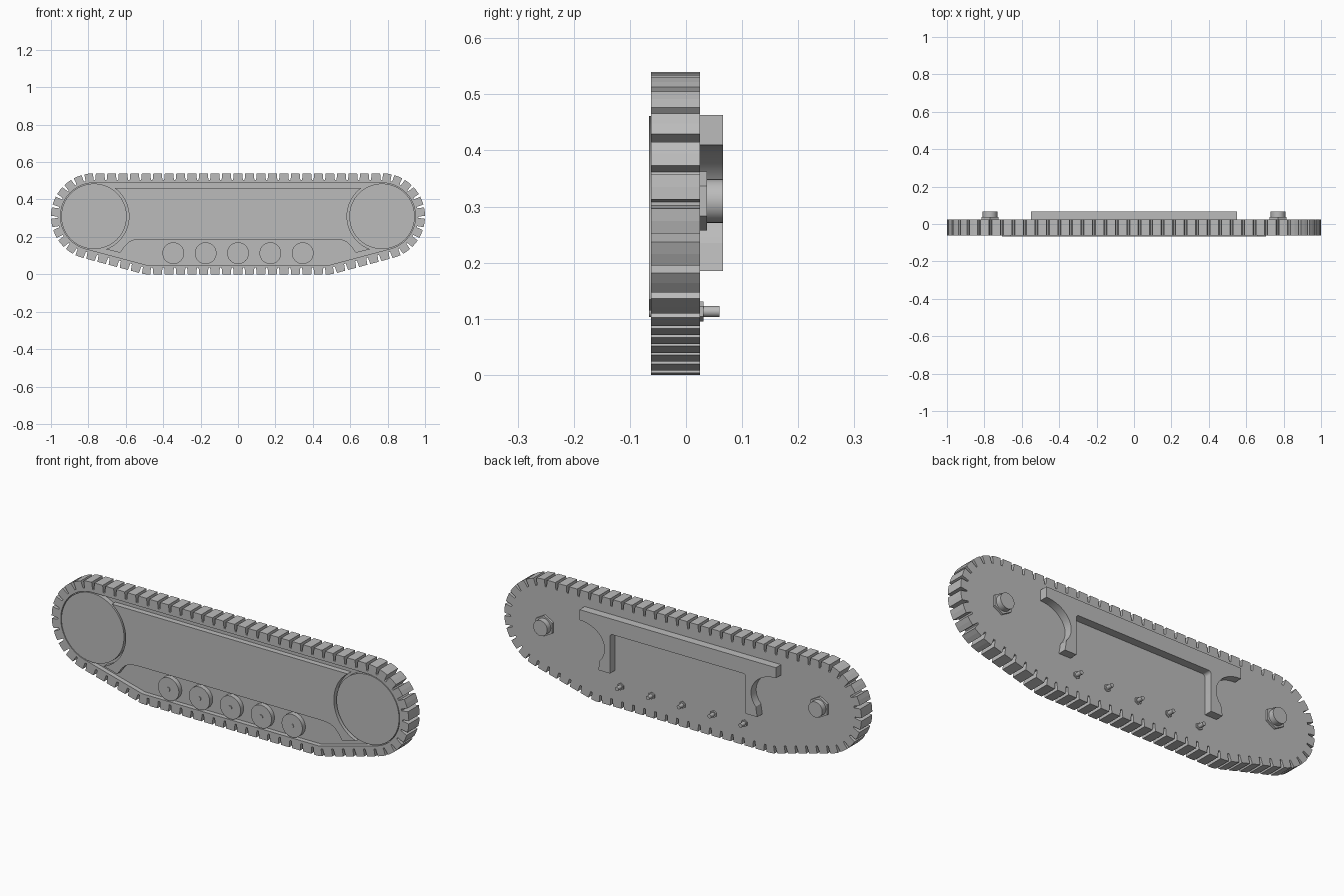
import bpy, bmesh, math
from mathutils import Vector

cube = bpy.data.objects.get("Cube")
if cube:
    bpy.data.objects.remove(cube, do_unlink=True)

grey = bpy.data.materials.new("plain_grey")
grey.use_nodes = True
COLOUR = (0.5, 0.5, 0.5, 1)
grey.diffuse_color = COLOUR
grey.node_tree.nodes["Principled BSDF"].inputs["Base Color"].default_value = COLOUR

AXLE_X, AXLE_Z = 0.77, 0.31     # end wheel centre
OUTER = 0.23                    # track radius around the end wheels
SLOPE = math.radians(14.9)      # rise of the track towards each end
FRONT, FLOOR, BACK = -0.062, -0.038, 0.025


def prism(name, pts, y0, y1, smooth=True):
    """Extrude an x-z outline from y0 to y1."""
    bm = bmesh.new()
    face = bm.faces.new([bm.verts.new((x, y0, z)) for x, z in pts])
    out = bmesh.ops.extrude_face_region(bm, geom=[face])
    moved = [g for g in out["geom"] if isinstance(g, bmesh.types.BMVert)]
    bmesh.ops.translate(bm, verts=moved, vec=(0, y1 - y0, 0))
    bmesh.ops.recalc_face_normals(bm, faces=bm.faces)
    mesh = bpy.data.meshes.new(name)
    bm.to_mesh(mesh)
    bm.free()
    obj = bpy.data.objects.new(name, mesh)
    bpy.context.collection.objects.link(obj)
    mesh.materials.append(grey)
    bpy.ops.object.select_all(action='DESELECT')
    obj.select_set(True)
    bpy.context.view_layer.objects.active = obj
    if smooth:
        bpy.ops.object.shade_smooth_by_angle(angle=math.radians(25))
    return obj


def arc(cx, cz, r, a0, a1, n):
    steps = [math.radians(a0 + (a1 - a0) * i / n) for i in range(n + 1)]
    return [(cx + r * math.cos(a), cz + r * math.sin(a)) for a in steps]


def disc(name, x, z, r, y0, y1, sides=48):
    return prism(name, arc(x, z, r, 90, 450, sides)[:-1], y0, y1, sides > 6)


def mirrored(half):
    """Close a right-half outline with its left mirror image."""
    return half + [(-x, z) for x, z in reversed(half)]


def track_outline(r):
    inset = OUTER - r
    end = arc(AXLE_X, AXLE_Z, r, 90, -90 + math.degrees(SLOPE), 40)
    return mirrored(end + [(0.5 - inset * math.tan(SLOPE / 2), inset)])


def toothed_outline(count, depth, gap_top, gap_root):
    """Walk round the track outline and cut a tapered notch at every pitch."""
    path = [Vector((0, AXLE_Z + OUTER))] + [Vector(p) for p in track_outline(OUTER)]
    legs = [(a, b, (b - a).length) for a, b in zip(path, path[1:] + path[:1])]
    total = sum(leg[2] for leg in legs)

    def at(s, down=0):
        s %= total
        for a, b, length in legs:
            if s <= length:
                break
            s -= length
        d = (b - a).normalized()
        p = a + d * s + Vector((d.y, -d.x)) * down
        return p.x, p.y

    pitch, pts = total / count, []
    for i in range(count):
        s = (i + 0.5) * pitch
        pts += [at(s - gap_top / 2), at(s - gap_root / 2, depth),
                at(s + gap_root / 2, depth), at(s + gap_top / 2), at(s + pitch / 2)]
    return pts


# Toothed track body with a shallow pocket in its front
track = prism("track_body", toothed_outline(74, 0.036, 0.016, 0.009), FRONT, BACK, False)
cutter = prism("pocket_cutter", track_outline(0.179), -0.1, FLOOR, False)
cutter.hide_render = True
cut = track.modifiers.new("pocket", 'BOOLEAN')
cut.object = cutter
cut.solver = 'EXACT'
bpy.context.view_layer.objects.active = track
bpy.ops.object.modifier_apply(modifier=cut.name)
bpy.data.objects.remove(cutter, do_unlink=True)

# Side panel, hollowed around the end wheels and above the rollers
panel = arc(AXLE_X, AXLE_Z, 0.187, 126, 250, 28)
panel += [(0.63, 0.115), (0.605, 0.15), (0.585, 0.17), (0.56, 0.182), (0.52, 0.187)]
prism("side_panel", mirrored(panel), -0.066, FLOOR + 0.002)

# End wheels with their axle nuts at the back
for side, sx in (("left", 1), ("right", -1)):
    x = sx * AXLE_X
    disc(side + "_end_wheel", x, AXLE_Z, 0.175, FRONT, FLOOR + 0.002, 64)
    disc(side + "_axle_nut", x, AXLE_Z, 0.053, BACK - 0.002, 0.037, 6)
    disc(side + "_axle_end", x, AXLE_Z, 0.039, BACK, 0.066, 32)

# Five road rollers, each with a bolt and nut
for i in range(5):
    x = (i - 2) * 0.173
    disc(f"roller_{i + 1}", x, 0.113, 0.058, FRONT, FLOOR + 0.002)
    disc(f"roller_bolt_{i + 1}", x, 0.113, 0.01, -0.066, 0.06, 16)
    disc(f"roller_nut_{i + 1}", x, 0.113, 0.018, BACK - 0.002, 0.031, 6)

# Mounting bracket: a top bar with two curved legs
bracket = [(0.55, 0.463)]
bracket += [(0.55 + 0.14 * math.cos(a), 0.3 + 0.11 * math.sin(a))
            for a in [math.radians(90 + 9 * i) for i in range(15)]]
bracket += [(0.445, 0.185), (0.38, 0.185)]
bracket += arc(0.365, 0.37, 0.015, 0, 90, 6)
prism("mounting_bracket", mirrored(bracket), BACK - 0.002, 0.066)
